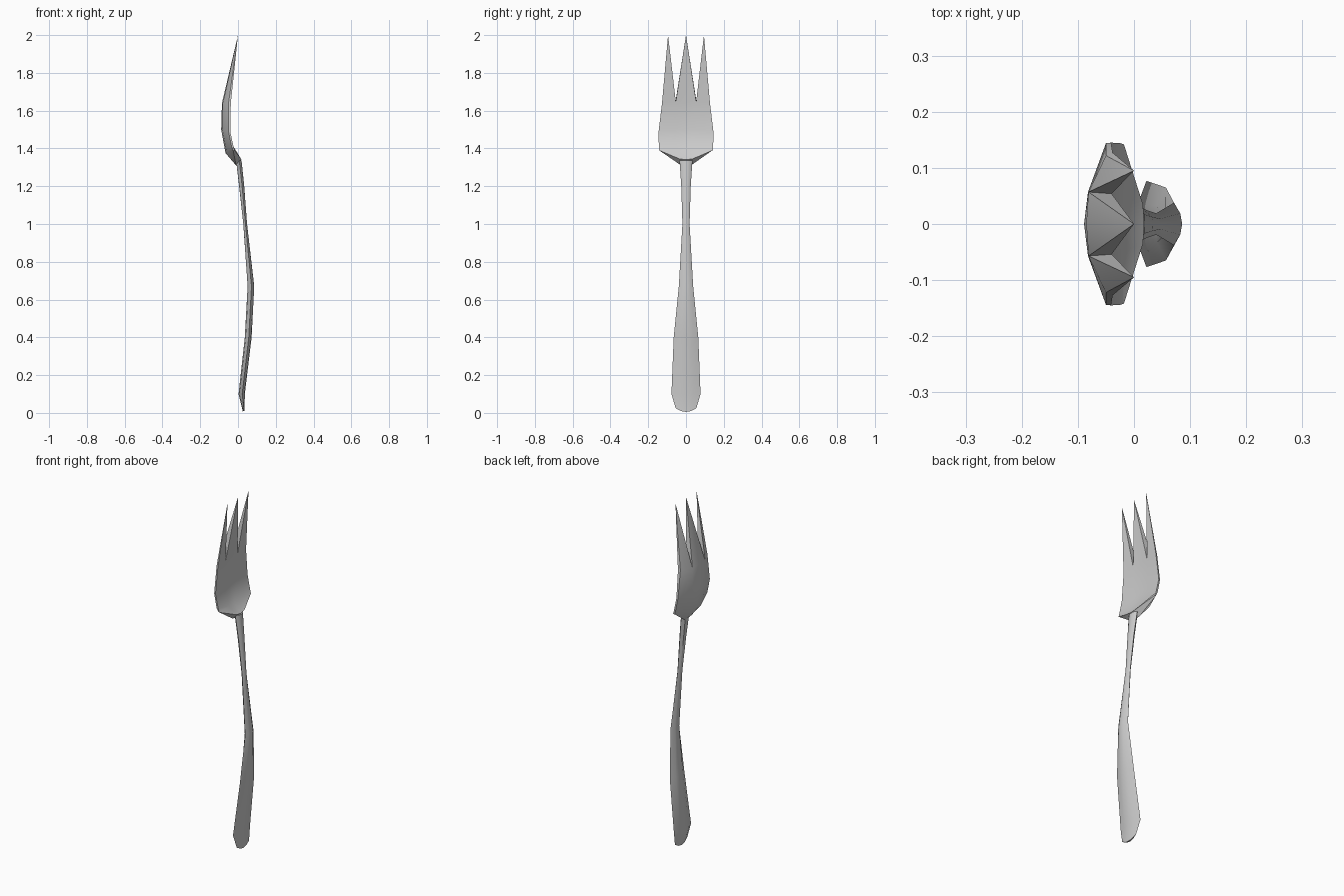
import bpy, bmesh

if "Cube" in bpy.data.objects:
    bpy.data.objects.remove(bpy.data.objects["Cube"])


def finish(name, bm, angle):
    bmesh.ops.recalc_face_normals(bm, faces=bm.faces)
    mesh = bpy.data.meshes.new(name)
    bm.to_mesh(mesh)
    bm.free()
    obj = bpy.data.objects.new(name, mesh)
    bpy.context.collection.objects.link(obj)
    bpy.ops.object.select_all(action='DESELECT')
    obj.select_set(True)
    bpy.context.view_layer.objects.active = obj
    bpy.ops.object.shade_smooth_by_angle(angle=angle)
    return obj


# Handle: lens-shaped rings (z, back x, front x, half width, fullness, end bow)
stations = [
    (0.005, 0.026, 0.035, 0.055, 2, 0.02),
    (0.10, 0.003, 0.036, 0.077, 2, 0),
    (0.40, 0.036, 0.072, 0.065, 2, 0),
    (0.67, 0.051, 0.086, 0.038, 2, 0),
    (1.00, 0.028, 0.048, 0.019, 3, 0),
    (1.20, 0.006, 0.033, 0.025, 4, 0),
    (1.335, -0.01, 0.019, 0.034, 5, 0),
]
bm = bmesh.new()
rings = []
for z, back, front, w, p, bow in stations:
    edge = back + 0.58 * (front - back)
    ring = []
    for us, x in (((-1, -.5, 0, .5), front), ((1, .5, 0, -.5), back)):
        for u in us:
            ring.append(bm.verts.new((edge + (x - edge) * (1 - abs(u) ** p),
                                      w * u, z + bow * u * u)))
    rings.append(ring)
for a, b in zip(rings, rings[1:]):
    for i in range(8):
        j = (i + 1) % 8
        bm.faces.new((a[i], a[j], b[j], b[i]))
bm.faces.new(rings[0])
bm.faces.new(rings[-1])
finish("handle", bm, 0.7)

# Head: each row gives (x, y, z) at the centre, mid and outer columns
front_rows = [
    [(0.018, 0, 1.34), (0.016, 0.035, 1.345), (-0.018, 0.142, 1.39)],
    [(-0.022, 0, 1.385), (-0.022, 0.05, 1.39), (-0.024, 0.144, 1.41)],
    [(-0.048, 0, 1.50), (-0.047, 0.055, 1.50), (-0.041, 0.145, 1.49)],
    [(-0.042, 0, 1.645), (-0.040, 0.054, 1.648), (-0.038, 0.127, 1.64)],
]
back_rows = [
    [(-0.010, 0, 1.31), (-0.011, 0.033, 1.315), (-0.026, 0.140, 1.39)],
    [(-0.066, 0, 1.375), (-0.060, 0.05, 1.38), (-0.034, 0.144, 1.41)],
    [(-0.089, 0, 1.50), (-0.082, 0.057, 1.50), (-0.050, 0.144, 1.49)],
    [(-0.085, 0, 1.64), (-0.081, 0.057, 1.638), (-0.050, 0.122, 1.64)],
]
bm = bmesh.new()


def layer(rows):
    grid = []
    for c, m, o in rows:
        pts = [(x, -y, z) for x, y, z in (o, m)] + [c, m, o]
        grid.append([bm.verts.new(p) for p in pts])
    for a, b in zip(grid, grid[1:]):
        for i in range(4):
            bm.faces.new((a[i], a[i + 1], b[i + 1], b[i]))
    return grid


front, back = layer(front_rows), layer(back_rows)
for i in range(4):
    bm.faces.new((front[0][i], front[0][i + 1], back[0][i + 1], back[0][i]))
for i in range(3):
    for c in (0, 4):
        bm.faces.new((front[i][c], front[i + 1][c], back[i + 1][c], back[i][c]))

# Three pointed tines rising from the top row
f, b = front[-1], back[-1]
for cols, y in (((0, 1), -0.095), ((1, 2, 3), 0), ((3, 4), 0.095)):
    tip = bm.verts.new((0, y, 2))
    for i, j in zip(cols, cols[1:]):
        bm.faces.new((f[i], f[j], tip))
        bm.faces.new((b[i], b[j], tip))
    for c in (cols[0], cols[-1]):
        bm.faces.new((f[c], b[c], tip))
finish("fork_head", bm, 0.6)
